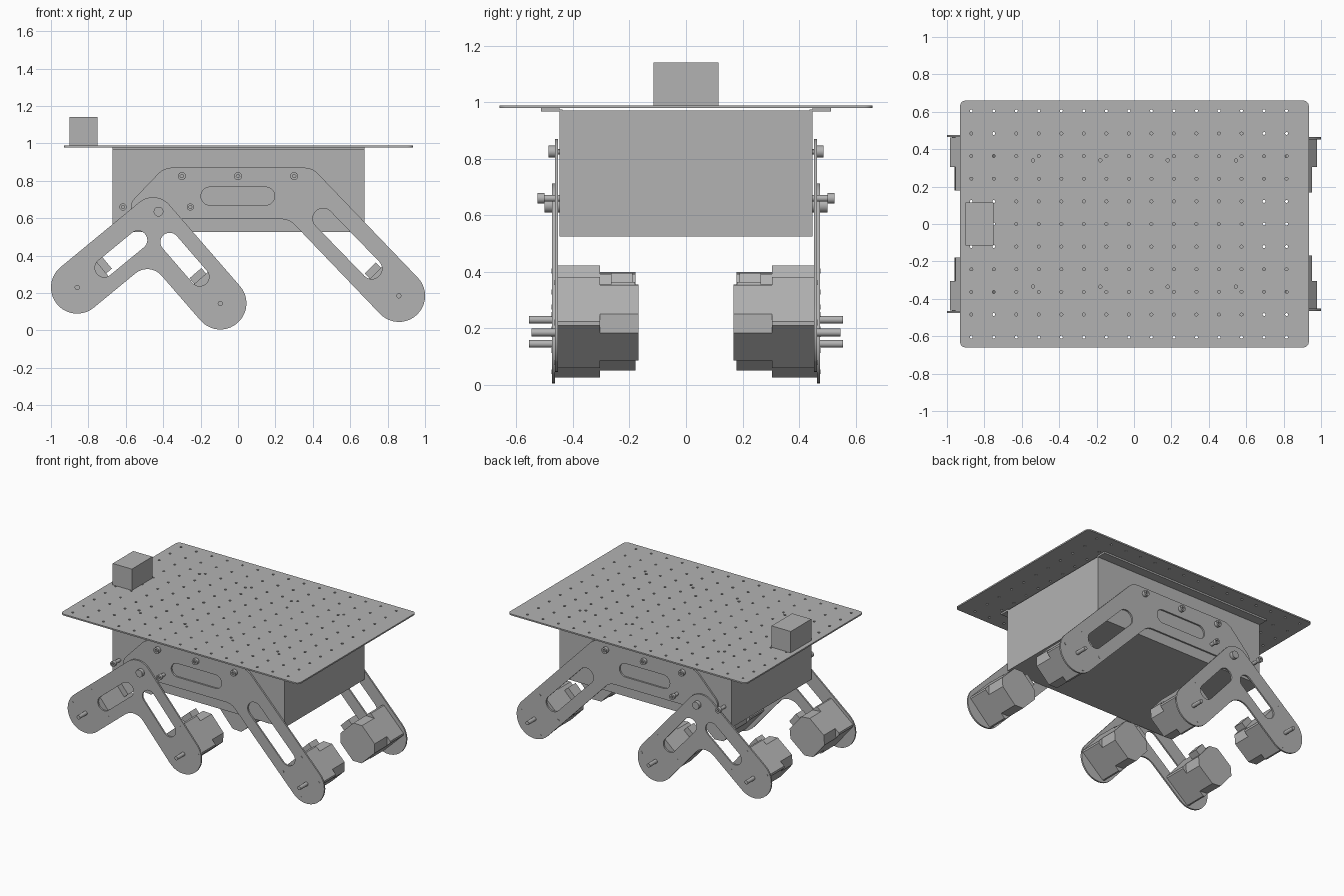
import bpy, bmesh
from math import sin, cos, tan, pi, radians
from mathutils import Vector

cube = bpy.data.objects.get("Cube")
if cube:
    bpy.data.objects.remove(cube, do_unlink=True)

grey = bpy.data.materials.new("plain grey")
grey.use_nodes = True
grey.diffuse_color = (0.45, 0.45, 0.45, 1)
grey.node_tree.nodes["Principled BSDF"].inputs["Base Color"].default_value = grey.diffuse_color


def circle(x, y, r, n=24):
    return [Vector((x + r * cos(2 * pi * i / n), y + r * sin(2 * pi * i / n))) for i in range(n)]


def rounded(corners, steps=10):
    """Outline through (x, y, radius) corners, each one filleted."""
    pts = []
    for i, (x, y, r) in enumerate(corners):
        p = Vector((x, y))
        a = (Vector(corners[i - 1][:2]) - p).normalized()
        b = (Vector(corners[(i + 1) % len(corners)][:2]) - p).normalized()
        if r == 0:
            pts.append(p)
            continue
        half = a.angle(b) / 2
        mid = p + (a + b).normalized() * r / sin(half)
        start = p + a * r / tan(half) - mid
        end = p + b * r / tan(half) - mid
        sweep = start.angle_signed(end)
        for k in range(steps + 1):
            t = -sweep * k / steps
            pts.append(mid + Vector((start.x * cos(t) - start.y * sin(t),
                                     start.x * sin(t) + start.y * cos(t))))
    return pts


def rect(x0, y0, x1, y1, r=0):
    return rounded([(x0, y0, r), (x1, y0, r), (x1, y1, r), (x0, y1, r)], 5)


def cap(x, y, angle, r):
    """Two corners that make a half-round arm end pointing along angle."""
    c, d = Vector((x, y)), Vector((cos(angle), sin(angle))) * r
    n = Vector((d.y, -d.x))
    return [(*(c + d - n), r * 0.998), (*(c + d + n), r * 0.998)]


def slot(x0, y0, x1, y1, r):
    a = (Vector((x1, y1)) - Vector((x0, y0))).angle_signed(Vector((1, 0)))
    return rounded(cap(x0, y0, a + pi, r) + cap(x1, y1, a, r))


def prism(name, loops, lo, hi, axis="Y"):
    """Extrude an outline with holes from lo to hi along the axis."""
    curve = bpy.data.curves.new(name, "CURVE")
    curve.dimensions, curve.fill_mode = "2D", "BOTH"
    curve.extrude = 0.5
    for loop in loops:
        s = curve.splines.new("POLY")
        s.points.add(len(loop) - 1)
        for p, co in zip(s.points, loop):
            p.co = (co.x, co.y, 0, 1)
        s.use_cyclic_u, s.use_smooth = True, False
    temp = bpy.data.objects.new(name, curve)
    bpy.context.collection.objects.link(temp)
    mesh = bpy.data.meshes.new_from_object(temp.evaluated_get(bpy.context.evaluated_depsgraph_get()))
    bpy.data.objects.remove(temp, do_unlink=True)
    for v in mesh.vertices:
        depth = lo + (hi - lo) * (v.co.z + 0.5)
        v.co = (v.co.x, depth, v.co.y) if axis == "Y" else (v.co.x, v.co.y, depth)
    bm = bmesh.new()
    bm.from_mesh(mesh)
    bmesh.ops.remove_doubles(bm, verts=bm.verts, dist=0.00001)
    bmesh.ops.recalc_face_normals(bm, faces=bm.faces)
    bm.to_mesh(mesh)
    bm.free()
    mesh.name = name
    mesh.materials.clear()
    mesh.materials.append(grey)
    ob = bpy.data.objects.new(name, mesh)
    bpy.context.collection.objects.link(ob)
    parts.append(ob)


parts = []

# Perforated deck, with the tall sensor block on it
holes = [circle(-0.87 + 0.1204 * i, 0.121 * j, 0.008, 10) for i in range(15) for j in range(-5, 6)]
holes += [circle(x, y, 0.009, 10) for x in (-0.54, -0.18, 0.18, 0.545) for y in (-0.335, 0.34)]
prism("deck", [rect(-0.93, -0.66, 0.935, 0.66, 0.03)] + holes, 0.979, 0.989, "Z")
prism("sensor_block", [rect(-0.9, -0.115, -0.75, 0.115)], 0.989, 1.14, "Z")

# Sheet metal body: tray, end panels and mounting flanges
prism("body_floor", [rect(-0.67, -0.44, 0.675, 0.44)], 0.525, 0.535, "Z")
for x, end in ((-0.67, "right"), (0.667, "left")):
    prism(end + "_end_panel", [rect(x, -0.438, x + 0.008, 0.438)], 0.527, 0.97, "Z")

# Arm geometry: wheel end positions, arm directions and motor centres
R = 0.14
rocker = [(-0.396, 0.87, 0.1), (0.397, 0.87, 0.1)] + cap(0.86, 0.185, radians(-46), R) + \
         [(0.274, 0.595, 0.1), (-0.66, 0.595, 0.065)]
bogie = [(-0.441, 0.757, 0.115)] + cap(-0.095, 0.145, radians(-49), R) + \
        [(-0.473, 0.367, 0.1)] + cap(-0.86, 0.23, radians(219.5), R)
# name, shaft x z, motor x z, arm angle, outward shift
drives = [("rear", 0.86, 0.185, 0.817, 0.22, -46, 0),
          ("middle", -0.095, 0.145, -0.124, 0.187, -49, 0.01),
          ("lead", -0.86, 0.23, -0.823, 0.262, 219.5, 0.01)]


def motor_outline(x, z, angle, half, cut):
    """Square with its corners cut off at a given distance from the centre."""
    k = cut * 2 ** 0.5 - half
    pts = [(half, -k), (half, k), (k, half), (-k, half), (-half, k), (-half, -k), (-k, -half), (k, -half)]
    return turned(pts, x, z, angle)


def turned(pts, x, z, angle):
    c, s = cos(radians(angle)), sin(radians(angle))
    return [Vector((x + u * c - v * s, z + u * s + v * c)) for u, v in pts]


for side, s in (("front", -1), ("back", 1)):
    def build(name, loops, lo, hi):
        prism(side + "_" + name, loops, s * lo, s * hi)

    build("body_wall", [rect(-0.67, 0.525, 0.675, 0.975)], 0.438, 0.447)
    build("body_flange", [rect(-0.67, 0.967, 0.675, 0.979)], 0.447, 0.513)

    # Rocker and bogie plates
    build("rocker_arm", [rounded(rocker), slot(-0.15, 0.718, 0.148, 0.718, 0.048),
                         slot(0.455, 0.598, 0.715, 0.33, 0.055)], 0.453, 0.464)
    build("bogie_arm", [rounded(bogie), slot(-0.535, 0.483, -0.715, 0.335, 0.05),
                        slot(-0.365, 0.472, -0.205, 0.287, 0.05)], 0.464, 0.475)
    build("pivot_pin", [circle(-0.425, 0.635, 0.026)], 0.445, 0.5)

    # Rocker bolts and bogie travel stops
    for i, x in enumerate((-0.3, 0, 0.3)):
        build(f"rocker_bolt_{i}", [circle(x, 0.825, 0.021), circle(x, 0.825, 0.01, 6)], 0.464, 0.487)
        build(f"rocker_bolt_core_{i}", [circle(x, 0.825, 0.0102, 12)], 0.445, 0.475)
    for i, x in enumerate((-0.615, -0.255)):
        build(f"stop_pin_{i}", [circle(x, 0.66, 0.012)], 0.445, 0.505)
        build(f"stop_head_{i}", [circle(x, 0.66, 0.019), circle(x, 0.66, 0.009, 6)], 0.5, 0.525)

    # Drive motors with shaft, connector and mounting screws
    for name, sx, sz, mx, mz, a, out in drives:
        face = 0.453 + out
        build(name + "_motor_flange", [motor_outline(mx, mz, a, 0.1185, 0.161)], face, 0.305)
        build(name + "_motor_body", [motor_outline(mx, mz, a, 0.1185, 0.134)], 0.305, 0.168 + out)
        build(name + "_connector", [turned([(-0.158, -0.042), (-0.11, -0.042), (-0.11, 0.042),
                                            (-0.158, 0.042)], mx, mz, a)], 0.265, 0.18 + out)
        build(name + "_shaft", [circle(sx, sz, 0.0135)], face, 0.546 + out)
        for i, p in enumerate(turned([(u, v) for u in (-0.1, 0.1) for v in (-0.1, 0.1)], mx, mz, a)):
            build(f"{name}_screw_{i}", [circle(p.x, p.y, 0.009, 10)], face, face + 0.013)

# Smooth round walls, keep the edges sharp
bpy.ops.object.select_all(action="DESELECT")
for ob in parts:
    ob.select_set(True)
bpy.context.view_layer.objects.active = parts[0]
bpy.ops.object.shade_smooth_by_angle(angle=radians(30))
